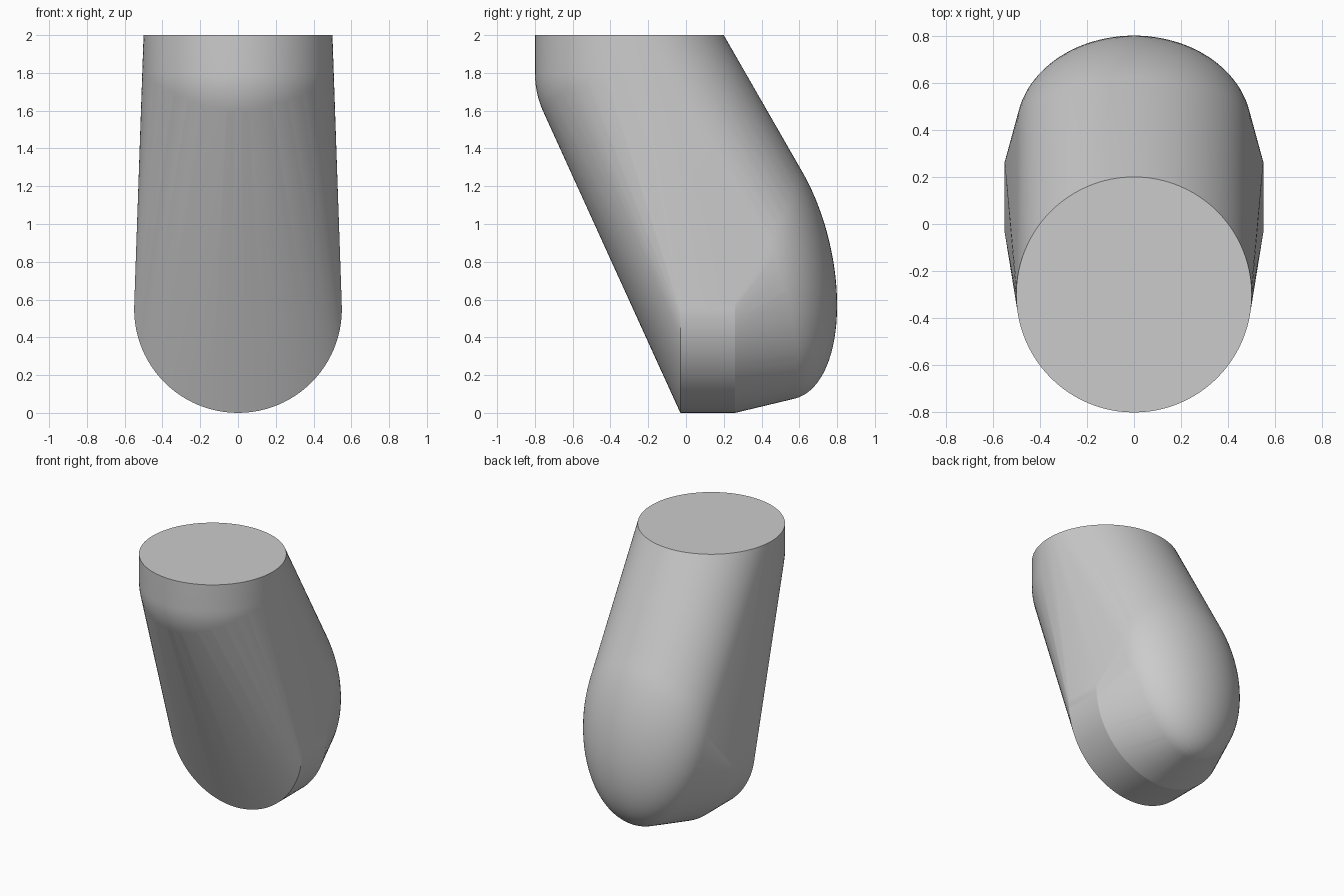
import bpy
import bmesh
import math
from mathutils import Matrix

default = bpy.data.objects.get("Cube")
if default:
    bpy.data.objects.remove(default, do_unlink=True)

SEGMENTS = 96

# Single flat grey
grey = bpy.data.materials.new("light_grey")
grey.use_nodes = True
colour = (0.6, 0.6, 0.6, 1)
grey.diffuse_color = colour
grey.node_tree.nodes["Principled BSDF"].inputs["Base Color"].default_value = colour

bm = bmesh.new()


def place(location, tilt=0, scale=(1, 1, 1)):
    return (Matrix.Translation(location) @ Matrix.Rotation(math.radians(tilt), 4, "X")
            @ Matrix.Diagonal((*scale, 1)))


def add_disc(radius, matrix):
    bmesh.ops.create_circle(bm, segments=SEGMENTS, radius=radius, matrix=matrix)


def add_ball(matrix):
    return bmesh.ops.create_uvsphere(bm, u_segments=SEGMENTS, v_segments=SEGMENTS // 2,
                                     radius=1, matrix=matrix)["verts"]


# Rounded upper end: flat top disc over the lower half of a ball
rim_z = 1.8
ball = add_ball(place((0, -0.3, rim_z), scale=(0.5, 0.5, 0.5)))
bmesh.ops.delete(bm, geom=[v for v in ball if v.co.z > rim_z + 0.001], context="VERTS")
add_disc(0.5, place((0, -0.3, 2)))

# Round base plate, standing upright
for y in (-0.03, 0.26):
    add_disc(0.55, place((0, y, 0.55), tilt=90))

# Tilted oval bulge at the back
add_ball(place((0, 0.4, 0.816), tilt=13.2, scale=(0.5, 0.37, 0.761)))

# Skin stretched tightly around the parts
bmesh.ops.delete(bm, geom=bm.edges[:], context="EDGES_FACES")
bmesh.ops.convex_hull(bm, input=bm.verts[:])
bmesh.ops.delete(bm, geom=[v for v in bm.verts if not v.link_faces], context="VERTS")
bmesh.ops.dissolve_limit(bm, angle_limit=math.radians(0.1),
                         verts=bm.verts[:], edges=bm.edges[:])
bmesh.ops.recalc_face_normals(bm, faces=bm.faces[:])

mesh = bpy.data.meshes.new("rounded_body")
bm.to_mesh(mesh)
bm.free()
mesh.materials.append(grey)
body = bpy.data.objects.new("rounded_body", mesh)
bpy.context.collection.objects.link(body)

bpy.ops.object.select_all(action="DESELECT")
body.select_set(True)
bpy.context.view_layer.objects.active = body
bpy.ops.object.shade_smooth_by_angle(angle=math.radians(12))
